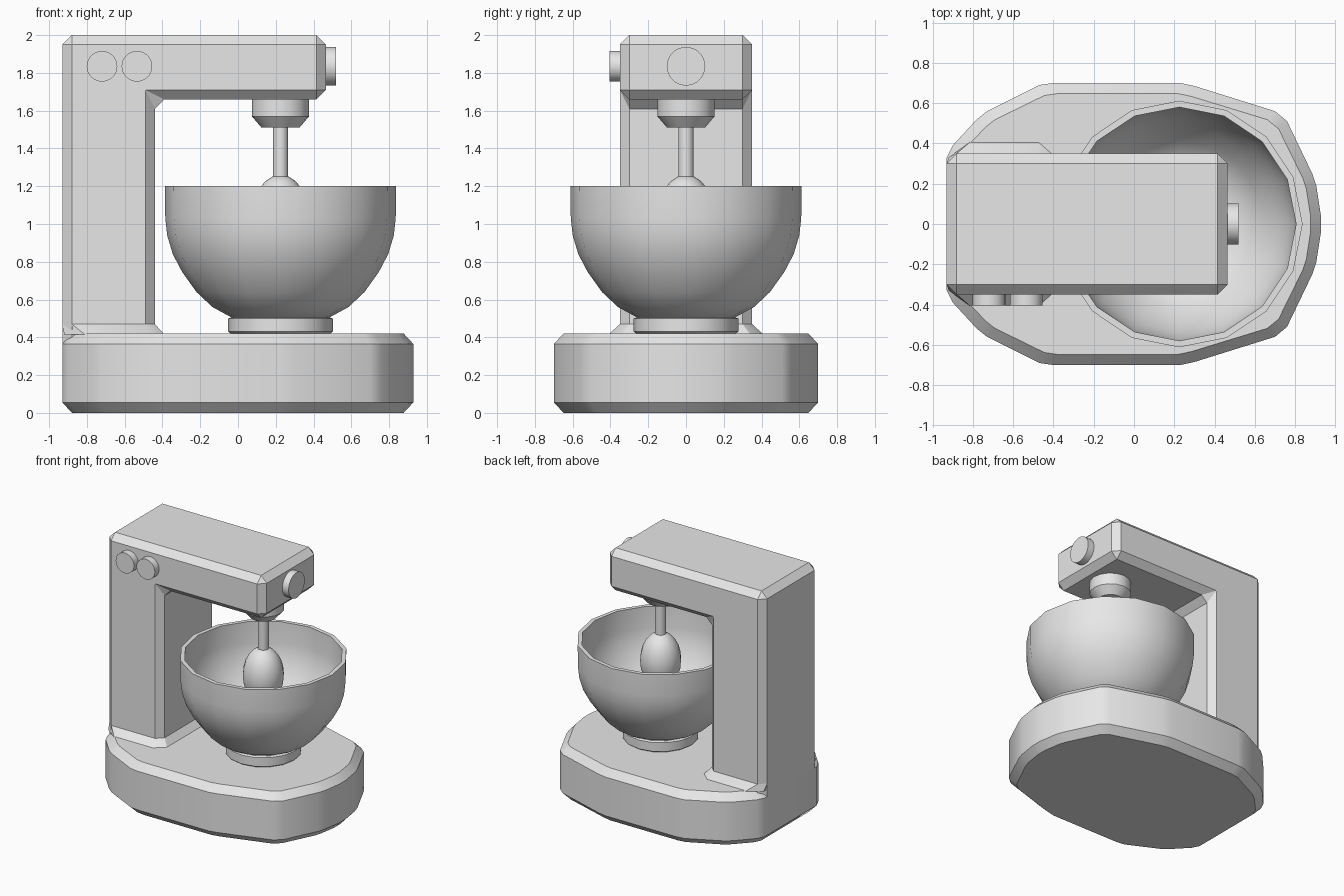
import bpy, bmesh, math

cube = bpy.data.objects.get("Cube")
if cube:
    bpy.data.objects.remove(cube, do_unlink=True)

grey = bpy.data.materials.new("plain grey")
grey.use_nodes = True
COLOUR = (0.8, 0.8, 0.8, 1.0)
grey.diffuse_color = COLOUR
grey.node_tree.nodes["Principled BSDF"].inputs["Base Color"].default_value = COLOUR

BOWL_X = 0.225


def finish(name, bm, angle=30):
    bmesh.ops.recalc_face_normals(bm, faces=bm.faces)
    mesh = bpy.data.meshes.new(name)
    bm.to_mesh(mesh)
    bm.free()
    mesh.materials.append(grey)
    obj = bpy.data.objects.new(name, mesh)
    bpy.context.collection.objects.link(obj)
    bpy.ops.object.select_all(action="DESELECT")
    obj.select_set(True)
    bpy.context.view_layer.objects.active = obj
    bpy.ops.object.shade_smooth_by_angle(angle=math.radians(angle))
    return obj


def loft(name, rings, angle=30):
    """Skin a stack of equal-length point rings and cap both ends."""
    bm = bmesh.new()
    rows = [[bm.verts.new(p) for p in ring] for ring in rings]
    n = len(rows[0])
    for low, high in zip(rows, rows[1:]):
        for i in range(n):
            j = (i + 1) % n
            bm.faces.new((low[i], low[j], high[j], high[i]))
    bm.faces.new(rows[0][::-1])
    bm.faces.new(rows[-1])
    return finish(name, bm, angle)


def lathe(name, profile, segments, origin=(BOWL_X, 0, 0), axis="z", angle=30):
    """Turn (radius, height) pairs about an axis."""
    ox, oy, oz = origin
    rings = []
    for r, h in profile:
        ring = []
        for i in range(segments):
            a = 2 * math.pi * i / segments
            u, v = r * math.cos(a), r * math.sin(a)
            p = {"z": (u, v, h), "x": (h, u, v), "y": (u, h, v)}[axis]
            ring.append((p[0] + ox, p[1] + oy, p[2] + oz))
        rings.append(ring)
    return loft(name, rings, angle)


def mirrored(half):
    return half + [(x, -y) for x, y in reversed(half)]


# Base: rounded plinth with chamfered rims
outline = mirrored([(-0.93, 0.33), (-0.90, 0.39), (-0.78, 0.52), (-0.73, 0.56),
                    (-0.47, 0.69), (-0.40, 0.70), (0.23, 0.70), (0.30, 0.685),
                    (0.70, 0.56), (0.76, 0.51), (0.885, 0.25), (0.905, 0.19),
                    (0.928, 0.04)])
loft("base", [[(x * s, y * t, z) for x, y in outline] for z, s, t in
              ((0, 0.945, 0.925), (0.055, 1, 1), (0.365, 1, 1), (0.42, 0.945, 0.925))])

# Column and arm: one chamfered bracket
side = [(-0.93, 0.30), (-0.44, 0.30), (-0.44, 1.66), (0.465, 1.66), (0.465, 2.0), (-0.93, 2.0)]
bm = bmesh.new()
front = bm.faces.new([bm.verts.new((x, -0.35, z)) for x, z in side])
moved = bmesh.ops.extrude_face_region(bm, geom=[front])["geom"]
bmesh.ops.translate(bm, vec=(0, 0.70, 0), verts=[g for g in moved if isinstance(g, bmesh.types.BMVert)])
bmesh.ops.recalc_face_normals(bm, faces=bm.faces)
bmesh.ops.bevel(bm, geom=bm.edges[:], offset=0.05, offset_type="OFFSET", segments=1,
                profile=0.5, affect="EDGES")
finish("column_and_arm", bm)

# Flare where the column meets the base
foot = mirrored([(-0.92, 0.33), (-0.81, 0.41), (-0.47, 0.41), (-0.39, 0.34)])
neck = mirrored([(-0.93, 0.30), (-0.88, 0.35), (-0.49, 0.35), (-0.44, 0.30)])
loft("column_flare", [[(x, y, 0.415) for x, y in foot], [(x, y, 0.47) for x, y in neck]])

# Bowl: outer wall, rim, then inner wall
outer = [(0.25, 0.50), (0.36, 0.56), (0.445, 0.64), (0.52, 0.745), (0.57, 0.84),
         (0.60, 0.94), (0.61, 1.03), (0.612, 1.20)]
inner = [(r - 0.032, max(z, 0.53) + (0.015 if z < 1 else 0)) for r, z in reversed(outer)]
lathe("bowl", outer + inner, 16, angle=40)
lathe("bowl_foot", [(0.25, 0.41), (0.277, 0.43), (0.277, 0.50), (0.24, 0.51)], 16)

# Mixing head, shaft and beater
lathe("mixing_head", [(0.10, 1.51), (0.152, 1.57), (0.152, 1.68)], 16)
lathe("shaft", [(0.04, 1.15), (0.04, 1.53)], 16)
steps = 12
egg = [(0.15 * math.sin(math.pi * k / steps) + 0.001, 1.04 - 0.22 * math.cos(math.pi * k / steps))
       for k in range(steps + 1)]
lathe("beater", egg, 16, angle=60)

# Knobs on the front and the arm end
lathe("arm_end_knob", [(0.102, 0), (0.102, 0.065)], 32, (0.455, 0, 1.835), "x")
for label, x in (("outer", -0.72), ("inner", -0.535)):
    lathe(label + "_front_knob", [(0.081, 0), (0.081, -0.065)], 32, (x, -0.34, 1.835), "y")
